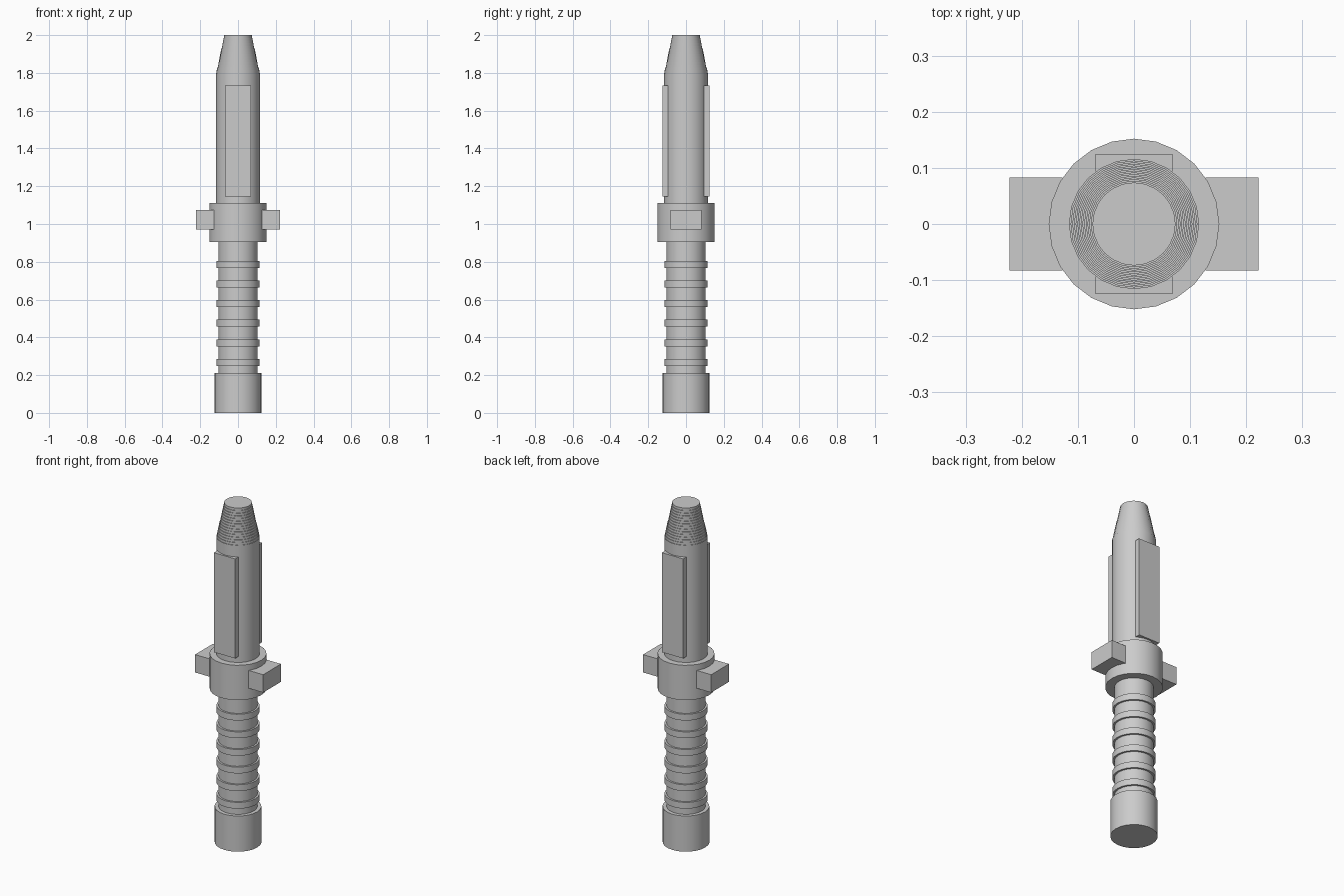
import bpy
import bmesh
from math import radians, sin, cos, pi

SIDES = 24

cube = bpy.data.objects.get("Cube")
if cube:
    bpy.data.objects.remove(cube, do_unlink=True)

# One plain grey for every part
grey = bpy.data.materials.new("plain_grey")
grey.use_nodes = True
colour = (0.6, 0.6, 0.6, 1)
grey.diffuse_color = colour
grey.node_tree.nodes["Principled BSDF"].inputs["Base Color"].default_value = colour


def finish(name, bm, smooth):
    bmesh.ops.recalc_face_normals(bm, faces=bm.faces)
    mesh = bpy.data.meshes.new(name)
    bm.to_mesh(mesh)
    bm.free()
    mesh.materials.append(grey)
    if smooth:
        mesh.shade_smooth()
        mesh.set_sharp_from_angle(angle=radians(30))
    obj = bpy.data.objects.new(name, mesh)
    bpy.context.collection.objects.link(obj)
    return obj


def lathe(name, profile):
    """Turn (radius, height) points into a capped solid."""
    bm = bmesh.new()
    rings = [[bm.verts.new((r * cos(2 * pi * i / SIDES), r * sin(2 * pi * i / SIDES), z))
              for i in range(SIDES)] for r, z in profile]
    for low, high in zip(rings, rings[1:]):
        for i in range(SIDES):
            j = (i + 1) % SIDES
            bm.faces.new((low[i], low[j], high[j], high[i]))
    bm.faces.new(rings[0][::-1])
    bm.faces.new(rings[-1])
    return finish(name, bm, True)


def cylinder(name, radius, bottom, top):
    return lathe(name, [(radius, bottom), (radius, top)])


def box(name, low, high):
    bm = bmesh.new()
    bmesh.ops.create_cube(bm, size=1)
    for v in bm.verts:
        v.co = [a if c < 0 else b for c, a, b in zip(v.co, low, high)]
    return finish(name, bm, False)


# Handle
cylinder("pommel", 0.125, 0, 0.21)
cylinder("grip", 0.104, 0.2, 0.92)
for n in range(6):
    z = 0.267 + n * 0.1038
    cylinder(f"grip_ring_{n + 1}", 0.115, z - 0.0185, z + 0.0185)

# Collar with a block on each side
cylinder("collar", 0.152, 0.905, 1.11)
for name, side in (("left", 1), ("right", -1)):
    a, b = sorted((side * 0.127, side * 0.222))
    box(f"{name}_collar_block", (a, -0.083, 0.97), (b, 0.083, 1.075))

# Barrel with a finely stepped, tapering tip
STEPS = 14
barrel = [(0.116, 1.1), (0.116, 1.8)]
for n in range(STEPS):
    r = 0.116 - 0.042 * (n + 1) / STEPS
    barrel += [(r, 1.8 + 0.2 * n / STEPS), (r, 1.8 + 0.2 * (n + 1) / STEPS)]
lathe("barrel", barrel)

# Flat plates on the front and back of the barrel
for name, side in (("front", -1), ("back", 1)):
    a, b = sorted((side * 0.094, side * 0.125))
    box(f"{name}_plate", (-0.069, a, 1.146), (0.069, b, 1.732))
